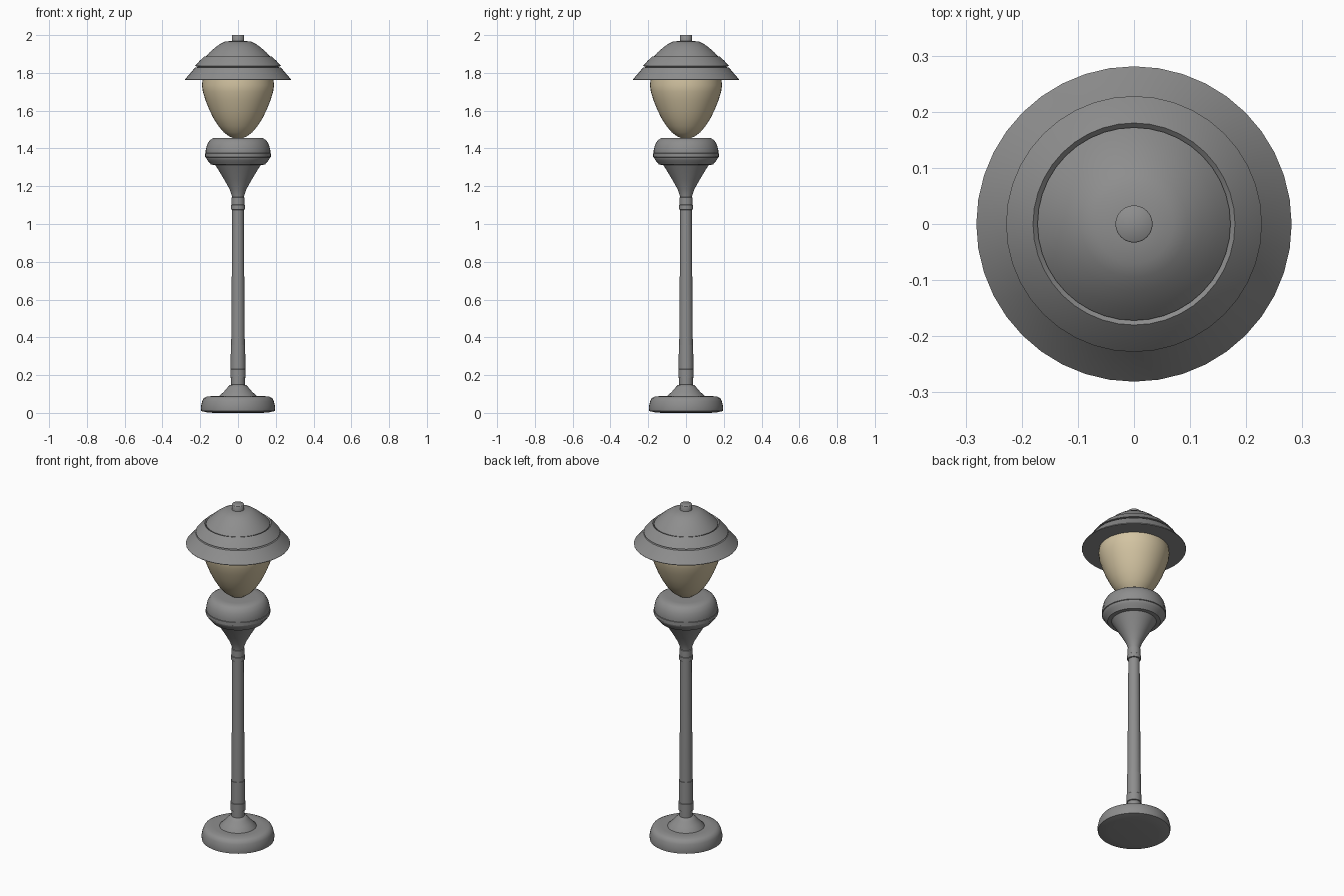
import bpy, bmesh, math

SIDES = 40

def material(name, rgb):
    m = bpy.data.materials.new(name)
    m.diffuse_color = (*rgb, 1)
    return m

def lathe(name, profile, mat, angle=30):
    """Revolve (radius, z) points, listed bottom to top, and cap both ends."""
    bm = bmesh.new()
    rings = []
    for r, z in profile:
        rings.append([bm.verts.new((r * math.cos(2 * math.pi * i / SIDES),
                                    r * math.sin(2 * math.pi * i / SIDES), z))
                      for i in range(SIDES)])
    for a, b in zip(rings, rings[1:]):
        for i in range(SIDES):
            j = (i + 1) % SIDES
            bm.faces.new((a[i], a[j], b[j], b[i]))
    bm.faces.new(rings[0][::-1])
    bm.faces.new(rings[-1])
    me = bpy.data.meshes.new(name)
    bm.to_mesh(me)
    bm.free()
    ob = bpy.data.objects.new(name, me)
    bpy.context.collection.objects.link(ob)
    me.materials.append(mat)
    bpy.ops.object.select_all(action='DESELECT')
    bpy.context.view_layer.objects.active = ob
    ob.select_set(True)
    bpy.ops.object.shade_smooth_by_angle(angle=math.radians(angle))
    return ob

glass = material("warm_glass", (0.65, 0.55, 0.36))
metal = material("dark_metal", (0.27, 0.27, 0.27))

# Foot: rounded disc with a flared cone on top
lathe("base_disc", [(0.13, 0), (0.165, 0.003), (0.195, 0.01), (0.197, 0.03), (0.19, 0.062),
                    (0.182, 0.078), (0.165, 0.087), (0.13, 0.089), (0.09, 0.086)], metal, 50)
lathe("base_cone", [(0.102, 0.08), (0.098, 0.09), (0.075, 0.112), (0.055, 0.135),
                    (0.043, 0.147), (0.036, 0.149)], metal)

# Pole and its collars
lathe("pole", [(0.036, 0.14), (0.036, 0.36), (0.034, 0.6), (0.031, 1.0), (0.031, 1.16)], metal)
lathe("lower_collar", [(0.036, 0.184), (0.041, 0.186), (0.041, 0.23), (0.039, 0.232),
                       (0.038, 0.36), (0.035, 0.361)], metal)
lathe("upper_collar", [(0.031, 1.075), (0.037, 1.077), (0.037, 1.1), (0.035, 1.102),
                       (0.035, 1.14), (0.031, 1.142)], metal)

# Flared neck and lamp holder
lathe("neck", [(0.031, 1.14), (0.034, 1.155), (0.045, 1.185), (0.07, 1.23),
               (0.1, 1.28), (0.122, 1.315)], metal)
lathe("holder_bowl", [(0.12, 1.313), (0.143, 1.314), (0.15, 1.324), (0.163, 1.338),
                      (0.17, 1.352), (0.17, 1.37)], metal, 40)
lathe("holder_ring", [(0.168, 1.352), (0.174, 1.355), (0.174, 1.374), (0.166, 1.377)], metal, 60)
lathe("holder_top", [(0.171, 1.372), (0.171, 1.39), (0.164, 1.42), (0.15, 1.443),
                     (0.133, 1.454), (0.1, 1.456)], metal, 40)

# Glass globe, tapering to the holder
lathe("glass_globe", [(0.02, 1.453), (0.045, 1.463), (0.075, 1.485), (0.103, 1.518),
                      (0.13, 1.56), (0.152, 1.605), (0.172, 1.655), (0.186, 1.7),
                      (0.191, 1.735), (0.186, 1.775)], glass, 60)

# Shade: wide brim, stepped tier, dome and finial
lathe("shade_brim", [(0.28, 1.763), (0.281, 1.766), (0.255, 1.795), (0.228, 1.828),
                     (0.215, 1.83)], metal)
lathe("shade_tier", [(0.215, 1.826), (0.215, 1.834), (0.228, 1.836), (0.205, 1.862),
                     (0.18, 1.886), (0.172, 1.878)], metal)
lathe("shade_dome", [(0.172, 1.872), (0.172, 1.884), (0.15, 1.909), (0.12, 1.935),
                     (0.095, 1.953), (0.07, 1.965), (0.03, 1.97)], metal)
lathe("finial", [(0.033, 1.965), (0.033, 1.998), (0.031, 2.0)], metal, 50)
